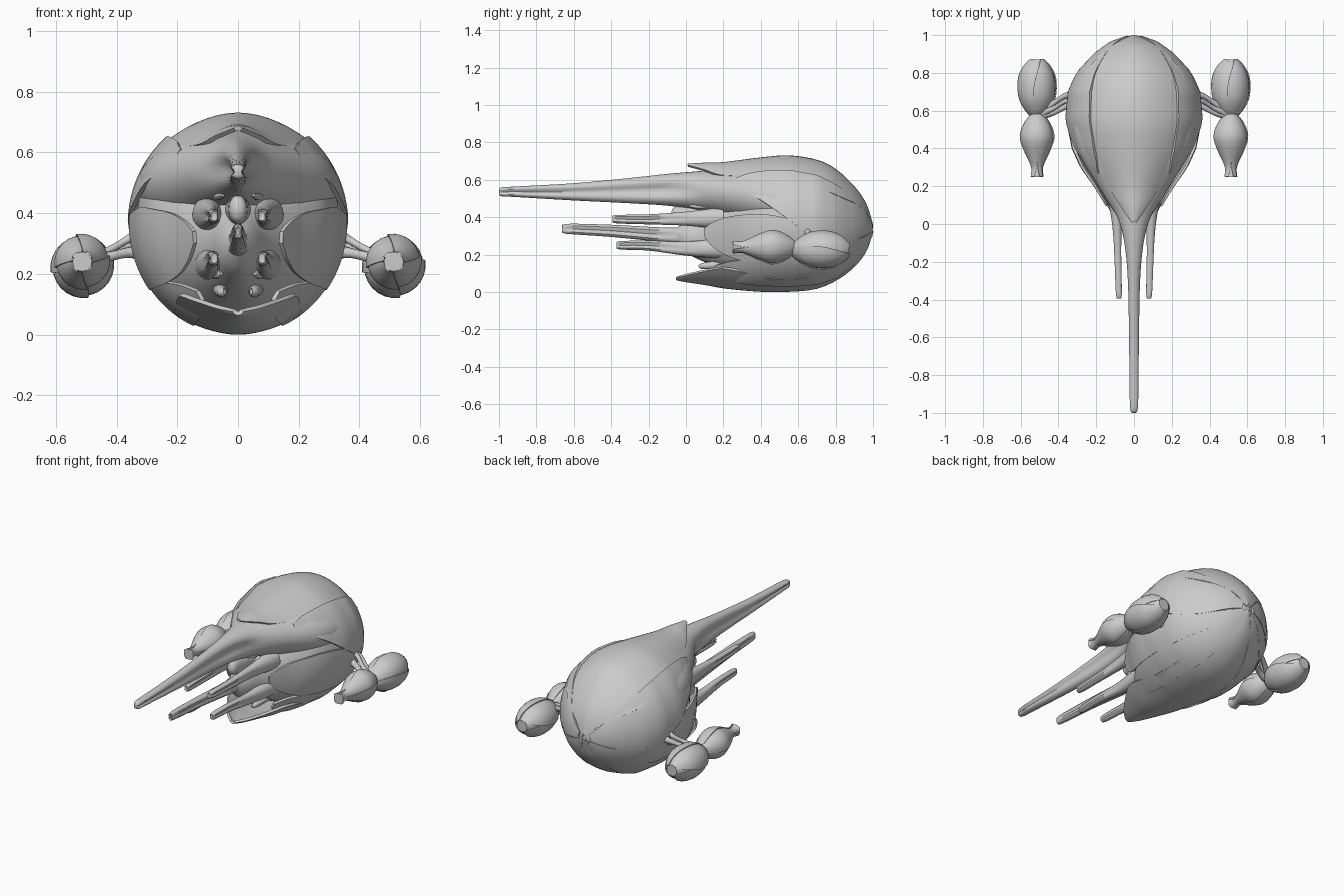
import bpy, math
from math import sin, cos, pi, radians

if "Cube" in bpy.data.objects:
    bpy.data.objects.remove(bpy.data.objects["Cube"])

def smooth(st, k=4):
    """Catmull-Rom interpolation of a list of stations."""
    out = []
    for i in range(len(st) - 1):
        a, b, c, d = st[max(i - 1, 0)], st[i], st[i + 1], st[min(i + 2, len(st) - 1)]
        for j in range(k):
            t = j / k
            out.append([0.5 * (2 * q + (r - p) * t + (2 * p - 5 * q + 4 * r - s) * t * t
                               + (3 * q - p - 3 * r + s) * t ** 3)
                        for p, q, r, s in zip(a, b, c, d)])
    out.append(list(st[-1]))
    return out

def grid(name, rows, closed=False, thick=0.0):
    """Skin over rows of points; closed rows get end caps, open ones thickness."""
    n = len(rows[0])
    verts = [p for r in rows for p in r]
    faces = []
    for i in range(len(rows) - 1):
        for j in range(n if closed else n - 1):
            k = (j + 1) % n
            faces.append((i * n + j, i * n + k, (i + 1) * n + k, (i + 1) * n + j))
    if closed:
        faces += [tuple(range(n))[::-1], tuple(range(len(verts) - n, len(verts)))]
    me = bpy.data.meshes.new(name)
    me.from_pydata(verts, [], faces)
    ob = bpy.data.objects.new(name, me)
    bpy.context.collection.objects.link(ob)
    if thick:
        m = ob.modifiers.new("thickness", 'SOLIDIFY')
        m.thickness, m.offset = thick, 0
    return ob

def loft(name, st, groove=0.0, n=32):
    """Oval sections (y, centre x, half width, top z, bottom z), sides optionally fluted."""
    rows, st = [], smooth(st)
    for i, (y, cx, w, zt, zb) in enumerate(st):
        g = groove * min(1, max(0, (0.1 - y) * 4)) * min(1, i / 4)
        row = []
        for j in range(n):
            a = 2 * pi * j / n
            f = 1 - g * math.exp(-(sin(a) / 0.4) ** 2)
            row.append((cx + w * cos(a) * f, y, (zt + zb) / 2 + (zt - zb) / 2 * sin(a)))
        rows.append(row)
    return grid(name, rows, True)

def roof_petal(name, st):
    """Petal across the centre plane: (y, half width, ridge z, edge z)."""
    rows = []
    for y, w, zr, ze in smooth(st):
        rows.append([(w * t, y, zr + (ze - zr) * abs(t) ** 1.9)
                     for t in [k / 8 - 1 for k in range(17)]])
    return grid(name, rows, thick=0.014)

# outer hull outline: y, half width, top, bottom
BODY = [(.02, .11, .66, .07), (.1, .14, .68, .055), (.2, .2, .69, .03), (.3, .27, .70, .012),
        (.4, .315, .715, .007), (.55, .345, .725, .005), (.7, .333, .70, .02), (.8, .29, .645, .06),
        (.9, .2, .55, .14), (.96, .12, .46, .225), (1, .01, .345, .325)]

def body_at(y):
    for a, b in zip(BODY, BODY[1:]):
        if y <= b[0]:
            t = max(0, (y - a[0]) / (b[0] - a[0]))
            return [p + (q - p) * t for p, q in zip(a, b)]
    return BODY[-1]

def side_petal(name, st, side, lift):
    """Petal lying on the hull: (y, low angle, high angle)."""
    rows, st = [], smooth(st)
    for i, (y, lo, hi) in enumerate(st):
        _, w, zt, zb = body_at(y)
        s = 1 + lift * (1 - 0.5 * i / len(st))
        row = []
        for k in range(13):
            a = radians(lo + (hi - lo) * k / 12)
            row.append((side * w * s * cos(a), y, (zt + zb) / 2 + (zt - zb) / 2 * s * sin(a)))
        rows.append(row)
    return grid(name, rows, thick=0.014)

def pod(name, cx, cz, prof):
    """Bud of four overlapping petals around a core; profile (y, radius)."""
    loft(name + "_core", [(y, cx, r * .94, cz + r * .94, cz - r * .94) for y, r in prof], n=24)
    pts = smooth(prof, 3)
    for q in range(4):
        rows = []
        for i, (y, r) in enumerate(pts):
            u = i / (len(pts) - 1)
            half = radians(60 - 42 * u ** 3)
            row = []
            for k in range(9):
                t = k / 4 - 1
                a = q * pi / 2 + pi / 4 + half * t
                rr = r * (0.99 + 0.05 * t)
                row.append((cx + rr * cos(a), y, cz + rr * sin(a)))
            rows.append(row)
        grid(f"{name}_petal_{q}", rows, thick=0.006)

def tube(name, pts):
    """Tapered curved strut: (x, y, z, radius)."""
    cu = bpy.data.curves.new(name, 'CURVE')
    cu.dimensions, cu.bevel_depth, cu.bevel_resolution = '3D', 1.0, 3
    cu.use_fill_caps = True
    sp = cu.splines.new('POLY')
    pts = smooth(pts)
    sp.points.add(len(pts) - 1)
    for p, (x, y, z, r) in zip(sp.points, pts):
        p.co, p.radius = (x, y, z, 1), r
    ob = bpy.data.objects.new(name, cu)
    bpy.context.collection.objects.link(ob)

# inner hull, closing to a narrow throat at the front
loft("inner_hull", [(-.06, 0, .02, .34, .27), (0, 0, .06, .37, .21), (.1, 0, .1, .42, .16),
                    (.2, 0, .165, .48, .12), (.3, 0, .24, .57, .075), (.4, 0, .3, .67, .03)]
     + [(y, 0, w * .97, zt - .012, zb + .012) for y, w, zt, zb in BODY[5:-1]]
     + [(.995, 0, .01, .345, .325)], n=48)

# upper hood flowing into the long spike
loft("upper_spike", [(-1, 0, .008, .545, .525), (-.985, 0, .024, .56, .512), (-.9, 0, .03, .565, .508),
                     (-.6, 0, .034, .582, .49), (-.3, 0, .042, .61, .475), (-.1, 0, .065, .632, .462),
                     (.05, 0, .105, .645, .44), (.2, 0, .19, .66, .40), (.4, 0, .305, .68, .33),
                     (.6, 0, .33, .67, .3), (.75, 0, .27, .6, .32)], .5)

# top and bottom petals
roof_petal("top_petal", [(.01, .01, .68, .675), (.1, .07, .685, .65), (.2, .13, .688, .62),
                         (.4, .22, .713, .615), (.55, .26, .724, .61), (.7, .27, .70, .56),
                         (.8, .25, .65, .515), (.9, .165, .556, .47), (.96, .08, .465, .42),
                         (.993, .01, .36, .34)])
roof_petal("bottom_petal", [(-.05, .015, .07, .08), (0, .07, .06, .092), (.1, .14, .045, .115),
                            (.2, .19, .027, .13), (.35, .2, .012, .1), (.5, .21, .007, .075),
                            (.7, .2, .025, .09), (.85, .15, .1, .15), (.95, .07, .205, .235),
                            (.993, .01, .32, .33)])

# central lower spike and pistil
loft("middle_spike", [(-.655, 0, .006, .345, .325), (-.64, 0, .02, .365, .312), (-.4, 0, .026, .36, .295),
                      (-.1, 0, .035, .345, .265), (.15, 0, .05, .35, .24)], .45, 20)
loft("pistil", [(-.08, 0, .008, .42, .4), (-.06, 0, .028, .455, .37), (.02, 0, .035, .46, .36),
                (.2, 0, .05, .45, .35)], 0, 20)

for side, tag in ((1, "right"), (-1, "left")):
    # hull petals
    side_petal(f"upper_side_petal_{tag}", [(.27, 39, 45), (.34, 28, 49), (.45, 15, 50), (.6, -2, 49),
                                           (.7, -9, 48), (.85, -17, 46), (.95, -18, 42), (.99, -18, 40)],
               side, .045)
    side_petal(f"lower_side_petal_{tag}", [(.1, -12, -5), (.15, -22, 2), (.25, -30, 8), (.4, -34, 9),
                                           (.6, -36, 2), (.8, -38, -12), (.95, -42, -20), (.99, -42, -20)],
               side, .03)
    side_petal(f"low_petal_{tag}", [(.16, -50, -42), (.25, -60, -34), (.4, -64, -30), (.6, -66, -30),
                                    (.8, -68, -34), (.95, -70, -40), (.99, -70, -40)], side, .012)
    # paired short spikes
    for nm, y0, z0, z1, yb in (("high", -.39, .39, .395, .2), ("low", -.37, .25, .235, .25)):
        loft(f"{nm}_spike_{tag}", [(y0, side * .078, .006, z0 + .012, z0 - .008),
                                   (y0 + .015, side * .08, .02, z0 + .022, z0 - .022),
                                   (-.2, side * .085, .023, z0 + .026, z0 - .028),
                                   (0, side * .09, .03, z1 + .035, z1 - .04),
                                   (yb, side * .1, .05, z1 + .06, z1 - .06)], .45, 20)
    # fronds in the throat
    for k, (x, z) in enumerate(((.05, .46), (.055, .2), (.04, .14))):
        tube(f"frond_{tag}_{k}", [(side * x, .02 + .03 * k, z, .006), (side * x * 1.3, .1, z, .018),
                                  (side * x * 1.6, .3, z + .02, .03)])
    # buds on branching struts
    cx = side * .513
    pod(f"large_bud_{tag}", cx, .225, [(.565, .025), (.6, .058), (.66, .09), (.73, .099), (.79, .09),
                                       (.84, .065), (.872, .036)])
    pod(f"small_bud_{tag}", cx, .24, [(.585, .025), (.55, .055), (.5, .08), (.45, .086), (.39, .066),
                                      (.33, .038), (.29, .027), (.25, .034)])
    tube(f"rear_strut_{tag}", [(side * .3, .68, .31, .035), (side * .36, .68, .295, .016),
                               (side * .42, .645, .27, .014), (side * .5, .585, .235, .025)])
    tube(f"front_strut_{tag}", [(side * .3, .65, .27, .035), (side * .36, .625, .27, .018),
                                (side * .43, .59, .255, .017), (side * .51, .575, .235, .03)])
    tube(f"upper_strut_{tag}", [(side * .3, .64, .35, .03), (side * .36, .65, .315, .014),
                                (side * .43, .61, .275, .013), (side * .51, .58, .24, .025)])

# bake modifiers and curves, fix normals, shade smooth with crisp rims
bpy.ops.object.select_all(action='SELECT')
bpy.context.view_layer.objects.active = bpy.context.selected_objects[0]
bpy.ops.object.convert(target='MESH')
bpy.ops.object.mode_set(mode='EDIT')
bpy.ops.mesh.select_all(action='SELECT')
bpy.ops.mesh.normals_make_consistent(inside=False)
bpy.ops.object.mode_set(mode='OBJECT')
bpy.ops.object.shade_smooth_by_angle(angle=radians(40))
